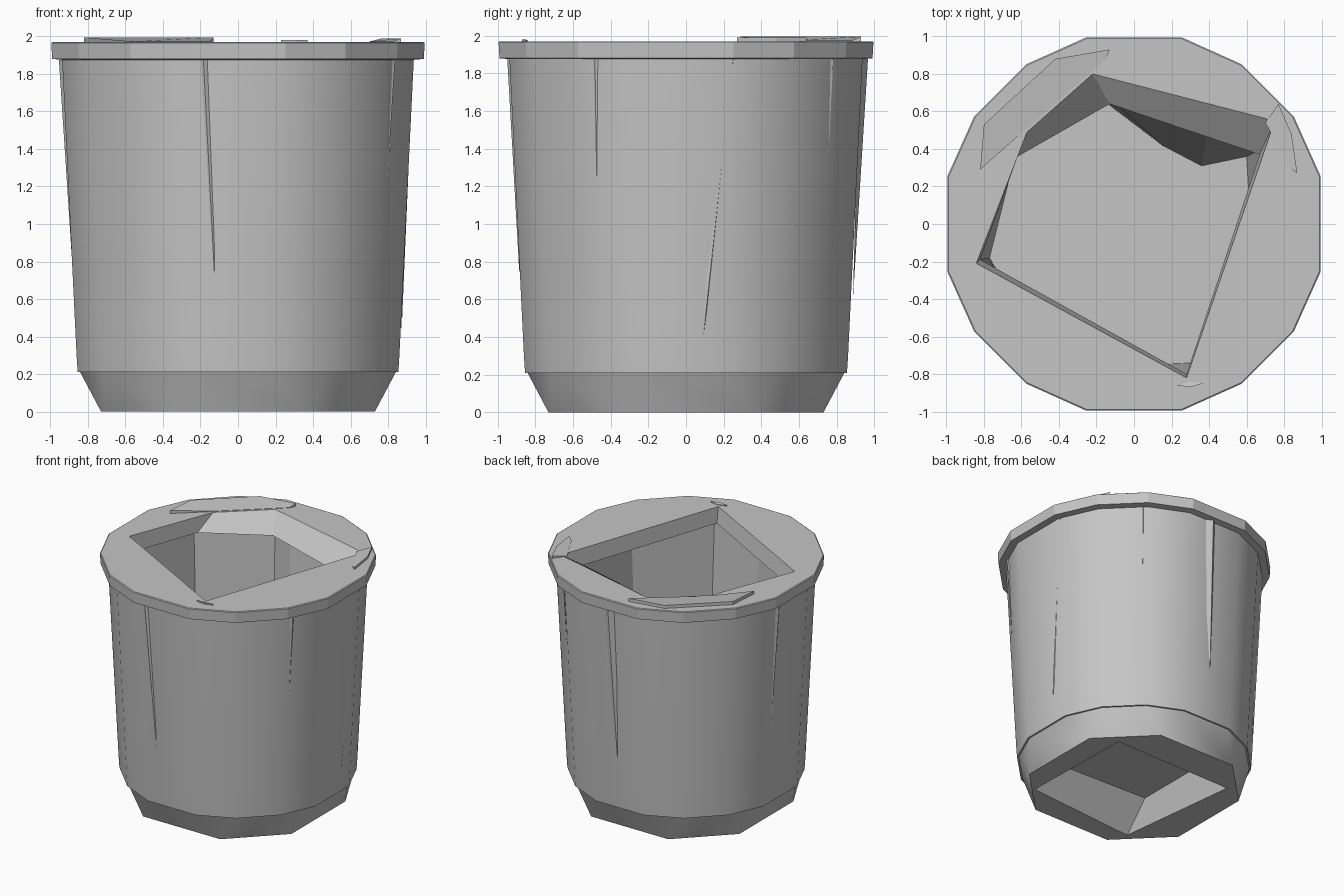
import bpy, bmesh
from math import radians, cos, sin
from mathutils import Vector

cube = bpy.data.objects.get("Cube")
if cube:
    bpy.data.objects.remove(cube, do_unlink=True)

grey = bpy.data.materials.new("plain grey")
grey.use_nodes = True
colour = (0.56, 0.56, 0.56, 1)
grey.diffuse_color = colour
grey.node_tree.nodes["Principled BSDF"].inputs["Base Color"].default_value = colour

# uneven sixteen-sided outline with a wide flat on each axis
ANGLES = [radians(q + a) for q in (0, 90, 180, 270) for a in (14.3, 34, 56, 75.7)]


def circle(r, z):
    return [Vector((r * cos(a), r * sin(a), z)) for a in ANGLES]


def outline(points, z):
    return [Vector((x, y, z)) for x, y in points]


def strip(bm, a, b):
    """Quads between two loops of equal length."""
    n = len(a)
    for i in range(n):
        j = (i + 1) % n
        bm.faces.new([bm.verts.new(p) for p in (a[i], a[j], b[j], b[i])])


def plate_with_hole(bm, outer, inner):
    """Flat face between an outer loop and a hole loop."""
    edges = []
    for loop in (outer, inner):
        vs = [bm.verts.new(p) for p in loop]
        edges += [bm.edges.new((vs[i - 1], vs[i])) for i in range(len(vs))]
    bmesh.ops.triangle_fill(bm, use_beauty=True, edges=edges)


def finish(bm, name, smooth=0):
    bmesh.ops.remove_doubles(bm, verts=bm.verts, dist=0.0005)
    bmesh.ops.recalc_face_normals(bm, faces=bm.faces)
    mesh = bpy.data.meshes.new(name)
    bm.to_mesh(mesh)
    bm.free()
    mesh.materials.append(grey)
    ob = bpy.data.objects.new(name, mesh)
    bpy.context.collection.objects.link(ob)
    if smooth:
        bpy.ops.object.select_all(action="DESELECT")
        ob.select_set(True)
        bpy.context.view_layer.objects.active = ob
        bpy.ops.object.shade_smooth_by_angle(angle=radians(smooth))


RIM_TOP, RIM_LOW, LIP_LOW, STEP, FLOOR = 1.97, 1.875, 1.84, 0.21, 0.25

# five-sided mouth and the lower edge of its lip
mouth = [(-.22, .80), (.75, .55), (.28, -.82), (-.84, -.21), (-.57, .49)]
lip = [(-.13, .64), (.67, .37), (.28, -.80), (-.82, -.19), (-.62, .36)]

# cavity, wider than the mouth, with one thick wall leaning in at the back
cavity_top = [(-.14, .68), (.02, .65), (.40, .53), (.72, .42), (.69, -.28), (.33, -.84),
              (-.10, -.80), (-.60, -.58), (-.87, -.20), (-.68, .40)]
cavity_low = [(-.14, .64), (.15, .42), (.36, .31), (.60, .36), (.64, -.28), (.31, -.74),
              (-.10, -.76), (-.56, -.54), (-.77, -.18), (-.63, .38)]

# rim
bm = bmesh.new()
strip(bm, circle(1.027, RIM_TOP - .005), circle(1.022, RIM_LOW + .005))
strip(bm, circle(1.022, RIM_LOW + .005), circle(.965, RIM_LOW))
strip(bm, circle(1.027, RIM_TOP - .005), circle(1.02, RIM_TOP))
plate_with_hole(bm, circle(1.02, RIM_TOP), outline(mouth, RIM_TOP))
finish(bm, "rim")

# outer wall with a small ledge at its foot
bm = bmesh.new()
strip(bm, circle(.967, RIM_LOW), circle(.888, .30))
strip(bm, circle(.888, .30), circle(.882, STEP))
strip(bm, circle(.882, STEP), circle(.868, STEP))
finish(bm, "body_wall", 35)

# lip, its underside, and the inner wall and floor
bm = bmesh.new()
strip(bm, outline(mouth, RIM_TOP), outline(lip, LIP_LOW))
plate_with_hole(bm, outline(cavity_top, LIP_LOW), outline(lip, LIP_LOW))
strip(bm, outline(cavity_top, LIP_LOW), outline(cavity_low, FLOOR))
bm.faces.new([bm.verts.new(p) for p in outline(cavity_low, FLOOR)])
finish(bm, "cavity")

# chamfered base narrowing to eight sides around a square recess
octagon = [(.73, .35), (.35, .73), (-.35, .73), (-.73, .35)]
octagon += [(-x, -y) for x, y in octagon]
foot = outline([p for p in octagon for _ in range(2)], 0)
top = circle(.868, STEP)
bm = bmesh.new()
for i in range(16):
    j = (i + 1) % 16
    corners = [top[i], top[j], foot[j]]
    if foot[i] != foot[j]:
        corners.append(foot[i])
    bm.faces.new([bm.verts.new(p) for p in corners])
square = [(.53, .45), (-.54, .44), (-.42, -.58), (.55, -.50)]
inner = [(.50, .33), (-.41, .30), (-.41, -.36), (.44, -.39)]
plate_with_hole(bm, foot[::2], outline(square, 0))
strip(bm, outline(square, 0), outline(inner, .22))
bm.faces.new([bm.verts.new(p) for p in outline(inner, .22)])
finish(bm, "base", 40)


# tapered creases running down the wall
def wall_point(angle, z, lift=0):
    r = .86 + (z - STEP) * .052 + lift
    return Vector((r * cos(radians(angle)), r * sin(radians(angle)), z))


def crease(name, angle, drift, low):
    bm = bmesh.new()
    a = wall_point(angle - 5, RIM_LOW, -.02)
    b = wall_point(angle, RIM_LOW, .02)
    c = wall_point(angle + 3, RIM_LOW, -.02)
    tip = wall_point(angle + drift, low, .006)
    for tri in ((a, b, tip), (b, c, tip), (a, c, b)):
        bm.faces.new([bm.verts.new(p) for p in tri])
    finish(bm, name)


for i, (angle, drift, low) in enumerate((
        (259, 3, .7), (-30, -2, .3), (15, -9, .4),
        (54, 0, .3), (88, 2, .6), (171, -2, .5))):
    crease(f"wall_crease_{i + 1}", angle, drift, low)


# thin slivers on the rim, raised on the outer edge only
def sliver(name, points, height):
    bm = bmesh.new()
    low = outline(points, RIM_TOP)
    high = [p + Vector((0, 0, height if i <= len(points) // 2 else .003))
            for i, p in enumerate(low)]
    strip(bm, low, high)
    bm.faces.new([bm.verts.new(p) for p in high])
    finish(bm, name)


sliver("rim_sliver_back", [(-.82, .29), (-.80, .53), (-.42, .88), (-.13, .93),
                           (-.15, .88), (-.56, .52)], .025)
sliver("rim_sliver_side", [(.77, .64), (.84, .48), (.87, .27), (.83, .30),
                           (.70, .54)], .02)
sliver("rim_sliver_front", [(.23, -.86), (.30, -.87), (.37, -.85), (.30, -.84)], .01)
